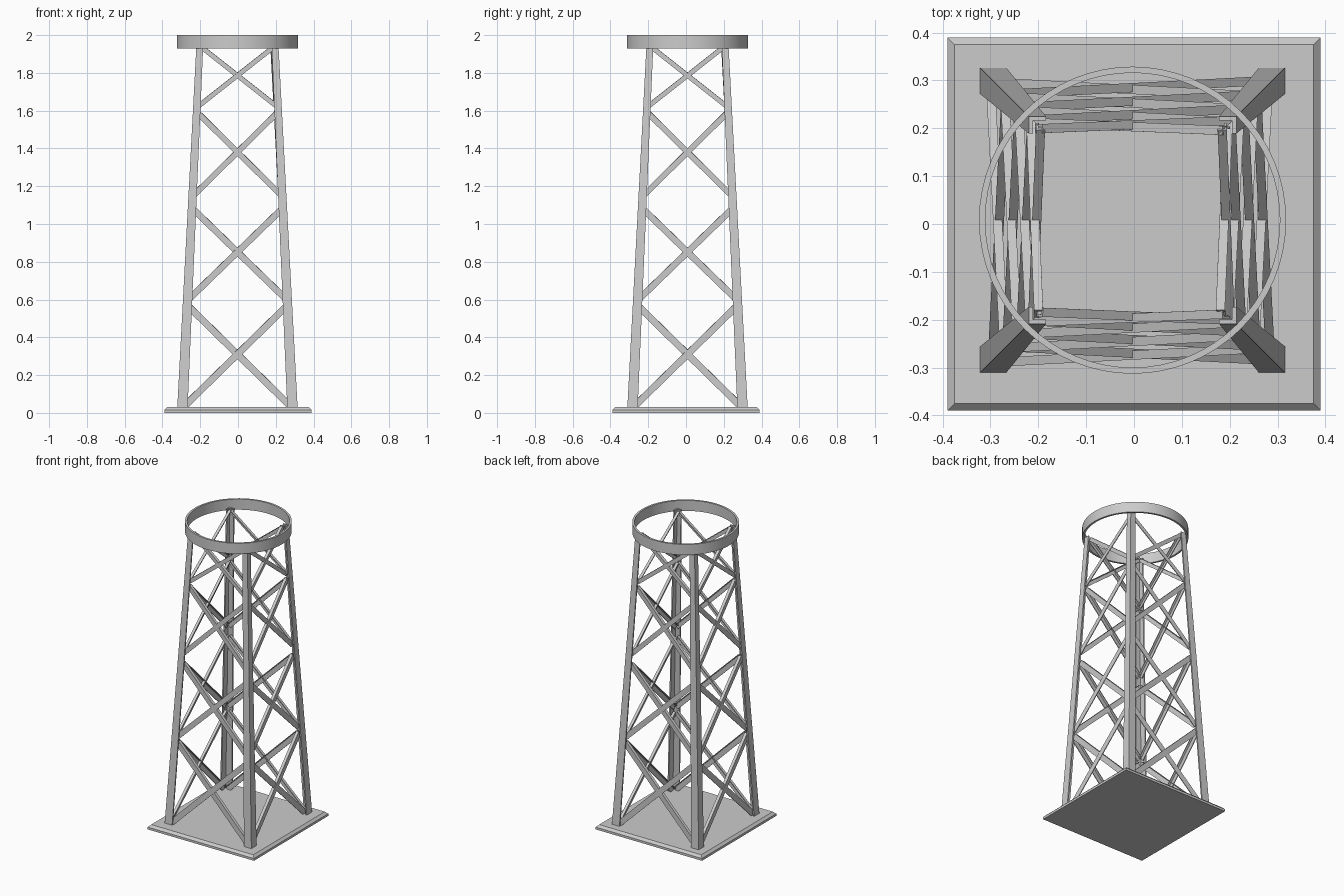
import bpy, bmesh, math
from mathutils import Vector, Matrix

if "Cube" in bpy.data.objects:
    bpy.data.objects.remove(bpy.data.objects["Cube"])

CX, CY = -0.003, 0.008      # tower axis
LEG_TOP = 1.95


def new_object(name, bm):
    bmesh.ops.recalc_face_normals(bm, faces=bm.faces)
    me = bpy.data.meshes.new(name)
    bm.to_mesh(me)
    bm.free()
    ob = bpy.data.objects.new(name, me)
    bpy.context.collection.objects.link(ob)
    return ob


def loft(bm, loops, closed=False):
    """Skin between matching loops; cap the ends unless closed."""
    rows = [[bm.verts.new(p) for p in loop] for loop in loops]
    n = len(rows[0])
    pairs = list(zip(rows, rows[1:])) + ([(rows[-1], rows[0])] if closed else [])
    for a, b in pairs:
        for i in range(n):
            j = (i + 1) % n
            bm.faces.new((a[i], a[j], b[j], b[i]))
    if not closed:
        bm.faces.new(rows[0])
        bm.faces.new(rows[-1])


def angle_iron(w, d, t):
    return [(0, 0), (w, 0), (w, t), (t, t), (t, d), (0, d)]


def turned(k):
    return Matrix.Translation((CX, CY, 0)) @ Matrix.Rotation(k * math.pi / 2, 4, 'Z')


def outer(z):   # half width of the tower at height z
    return 0.32 + (0.217 - 0.32) * z / LEG_TOP


def leg_width(z):
    return 0.055 + (0.036 - 0.055) * z / LEG_TOP


# base plate with chamfered top edge
bm = bmesh.new()
loft(bm, [[(sx * h, sy * h, z) for sx, sy in ((-1, -1), (1, -1), (1, 1), (-1, 1))]
          for h, z in ((0.39, 0), (0.39, 0.015), (0.375, 0.03))])
new_object("base_plate", bm)

# top ring
bm = bmesh.new()
N = 64
loft(bm, [[(CX + r * math.cos(2 * math.pi * i / N), CY + r * math.sin(2 * math.pi * i / N), z)
           for i in range(N)]
          for r, z in ((0.321, 1.93), (0.321, 2.0), (0.308, 2.0), (0.308, 1.93))], closed=True)
ring = new_object("top_ring", bm)
bpy.context.view_layer.objects.active = ring
ring.select_set(True)
bpy.ops.object.shade_smooth_by_angle(angle=math.radians(30))

# four tapering angle-iron legs
for k in range(4):
    bm = bmesh.new()
    loops = []
    for z in (0.0, LEG_TOP):
        o, w = outer(z), leg_width(z)
        loops.append([(-o + u, -o + v, z) for u, v in angle_iron(w, w, 0.009)])
    loft(bm, loops)
    bm.transform(turned(k))
    new_object(f"leg_{k + 1}", bm)

# crossed angle-iron braces: bottom z, top z, width
LEVELS = ((0.03, 0.565, 0.036), (0.60, 1.08, 0.034), (1.15, 1.59, 0.030), (1.62, 1.94, 0.025))
FACE_INSET = (0.012, 0.021, 0.017, 0.012)    # front, right, back, left
for k in range(4):
    for lv, (z0, z1, w) in enumerate(LEVELS):
        for side in (-1, 1):
            inset = FACE_INSET[k] + (0 if side < 0 else 0.004)

            def joint(z, s):
                return Vector((s * (outer(z) - 0.6 * leg_width(z)), -outer(z) + inset, z))
            a, b = joint(z0, side), joint(z1, -side)
            along = (b - a).normalized()
            inward = Vector((0, 1, (0.32 - 0.217) / LEG_TOP))
            inward = (inward - along * inward.dot(along)).normalized()
            down = along.cross(inward)
            if down.z > 0:
                down = -down
            bm = bmesh.new()
            loft(bm, [[p + down * (u - w / 2) + inward * v
                       for u, v in angle_iron(w, 0.019, 0.005)] for p in (a, b)])
            bm.transform(turned(k))
            new_object(f"brace_face{k + 1}_level{lv + 1}_{'a' if side < 0 else 'b'}", bm)
